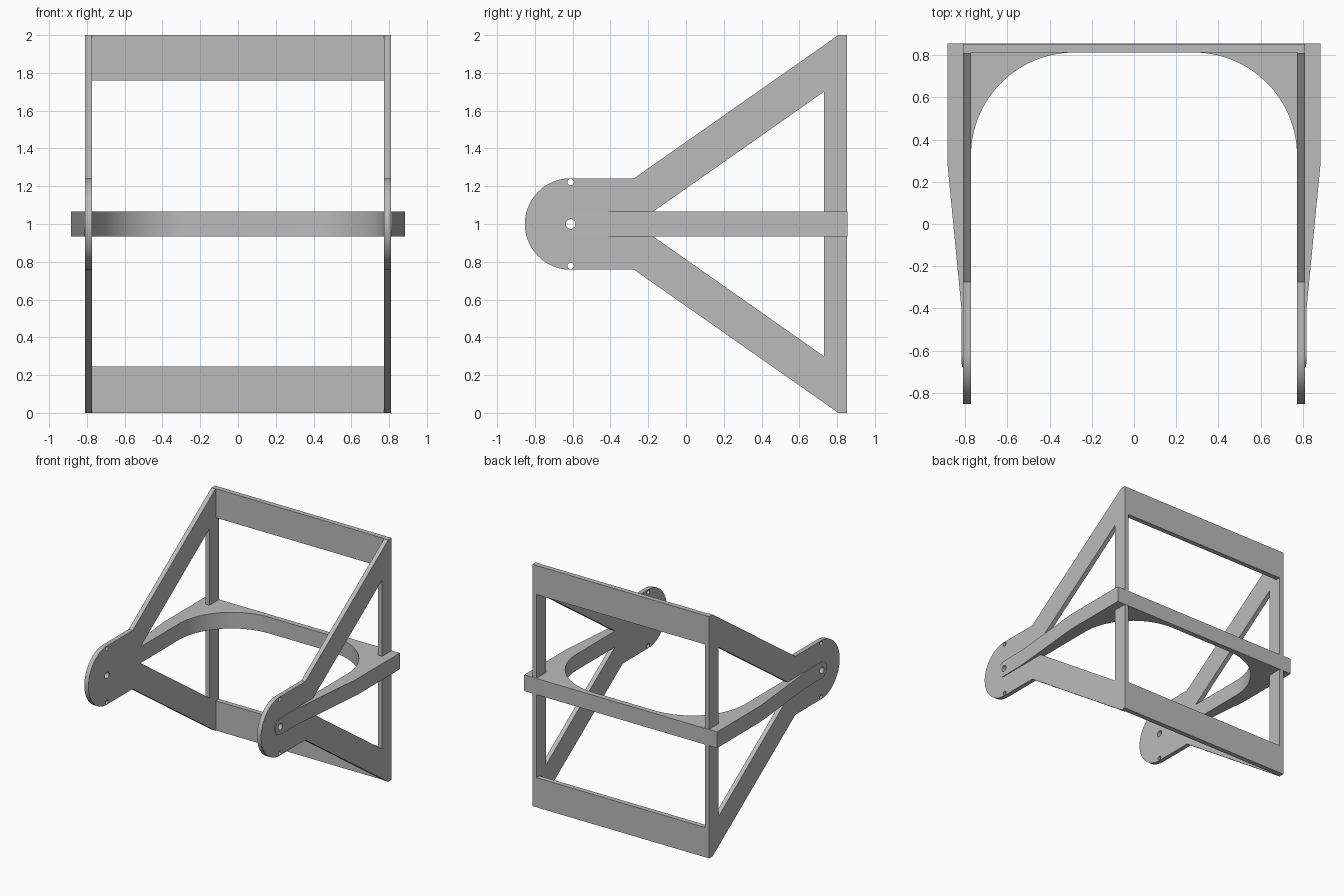
import bpy
import bmesh
from math import sin, cos, radians
from mathutils import Vector

cube = bpy.data.objects.get("Cube")
if cube:
    bpy.data.objects.remove(cube, do_unlink=True)

grey = bpy.data.materials.new("plain grey")
grey.use_nodes = True
GREY = (0.5, 0.5, 0.5, 1)
grey.diffuse_color = GREY
grey.node_tree.nodes["Principled BSDF"].inputs["Base Color"].default_value = GREY

MID = 1.0            # height of the horizontal centre line
BACK = 0.853         # rear face
PANEL_FRONT = 0.812  # front face of the rear panels
INNER, OUTER = 0.772, 0.809   # side plate thickness in x
PIVOT = -0.611       # y of the pivot hole


def arc(cx, cy, r, start, end, n=32):
    angles = [radians(start + (end - start) * i / n) for i in range(n + 1)]
    return [(cx + r * cos(a), cy + r * sin(a)) for a in angles]


def circle(cx, cy, r):
    return arc(cx, cy, r, 0, 360, 24)[:-1]


def prism(name, loops, axis, low, high):
    """Extrude an outline (first loop) with holes along x or z."""
    bm = bmesh.new()
    for loop in loops:
        vs = [bm.verts.new((low, a, b) if axis == "x" else (a, b, low)) for a, b in loop]
        for i, v in enumerate(vs):
            bm.edges.new((v, vs[(i + 1) % len(vs)]))
    bmesh.ops.triangle_fill(bm, edges=bm.edges[:], use_beauty=True)
    result = bmesh.ops.extrude_face_region(bm, geom=bm.faces[:])
    top = [g for g in result["geom"] if isinstance(g, bmesh.types.BMVert)]
    step = Vector((1, 0, 0)) if axis == "x" else Vector((0, 0, 1))
    bmesh.ops.translate(bm, verts=top, vec=step * (high - low))
    bmesh.ops.recalc_face_normals(bm, faces=bm.faces[:])
    mesh = bpy.data.meshes.new(name)
    bm.to_mesh(mesh)
    bm.free()
    mesh.materials.append(grey)
    obj = bpy.data.objects.new(name, mesh)
    bpy.context.collection.objects.link(obj)
    return obj


def activate(obj):
    bpy.ops.object.select_all(action="DESELECT")
    obj.select_set(True)
    bpy.context.view_layer.objects.active = obj


def smooth(obj):
    activate(obj)
    bpy.ops.object.shade_smooth_by_angle(angle=radians(30))


def flip(points):
    """Mirror a side profile about the centre line."""
    return [(y, 2 * MID - z) for y, z in reversed(points)]


# Side plates: round nose, two sloping legs, rear post, triangular windows
upper = [(BACK, 2.0), (0.807, 2.0), (-0.275, MID + 0.242)]
outline = upper + arc(PIVOT, MID, 0.242, 90, 270, 48) + flip(upper)
window = [(-0.172, MID + 0.067), (0.73, MID + 0.067), (0.73, 1.70)]
plate_loops = [outline, window, flip(window), circle(PIVOT, MID, 0.026),
               circle(PIVOT, MID + 0.222, 0.017), circle(PIVOT, MID - 0.222, 0.017)]
for name, low, high in (("left_side_plate", INNER, OUTER),
                        ("right_side_plate", -OUTER, -INNER)):
    smooth(prism(name, plate_loops, "x", low, high))

# Rear panels joining the plates at top and bottom
panel = [(-INNER, PANEL_FRONT), (INNER, PANEL_FRONT), (INNER, BACK), (-INNER, BACK)]
prism("upper_rear_panel", [panel], "z", 1.76, 2.0)
prism("lower_rear_panel", [panel], "z", 0.0, 0.245)

# Horizontal yoke: plan outline with rounded inner corners and tapered arms
R = 0.49
half = [(0.883, BACK + 0.002), (0.883, 0.284), (0.817, -0.4), (0.815, -0.75),
        (0.79, -0.75), (0.79, PANEL_FRONT - R)]
half += arc(INNER - R, PANEL_FRONT - R, R, 0, 90)
plan = half + [(-x, y) for x, y in reversed(half)]
yoke = prism("horizontal_yoke", [plan], "z", MID - 0.2, MID + 0.2)

# Trim the yoke to its side silhouette: rounded arm ends with a pivot hole
silhouette = [(1, MID - 0.067), (1, MID + 0.067)] + arc(PIVOT, MID, 0.067, 90, 270)
trimmer = prism("yoke_trimmer", [silhouette, circle(PIVOT, MID, 0.026)], "x", -1, 1)
trimmer.hide_render = True
trim = yoke.modifiers.new("trim", "BOOLEAN")
trim.operation = "INTERSECT"
trim.solver = "EXACT"
trim.object = trimmer
activate(yoke)
bpy.ops.object.modifier_apply(modifier=trim.name)
bpy.data.objects.remove(trimmer, do_unlink=True)
smooth(yoke)
